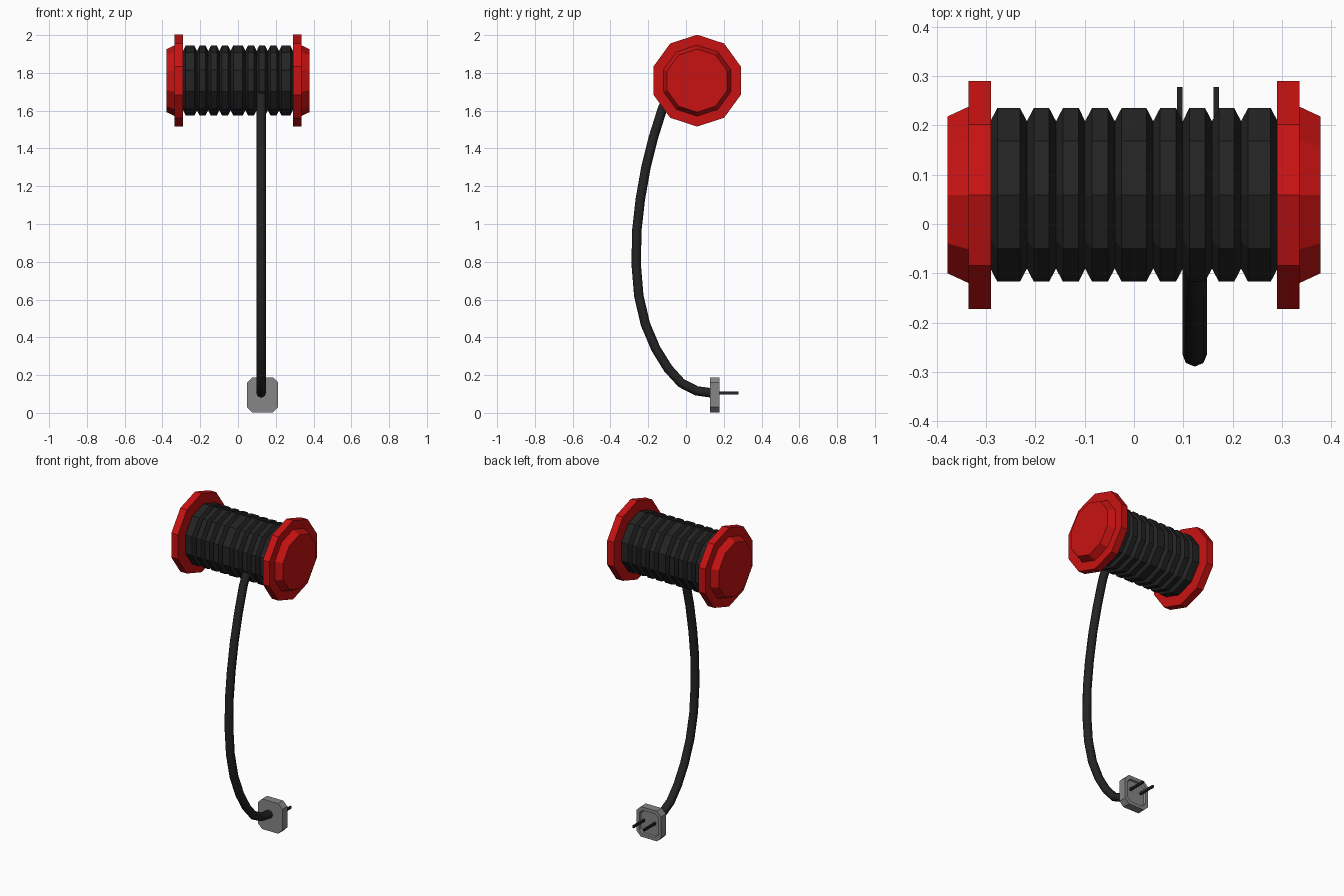
import bpy, bmesh, math

if "Cube" in bpy.data.objects:
    bpy.data.objects.remove(bpy.data.objects["Cube"])

def material(name, col):
    m = bpy.data.materials.new(name)
    m.diffuse_color = (*col, 1)
    m.use_nodes = True
    m.node_tree.nodes["Principled BSDF"].inputs["Base Color"].default_value = m.diffuse_color
    return m

RED = material("red plastic", (0.58, 0.006, 0.006))
BLACK = material("black rubber", (0.017, 0.017, 0.017))
GREY = material("grey plastic", (0.24, 0.24, 0.24))

CY, CZ = 0.059, 1.759      # reel axis
PX, PZ = 0.13, 0.095       # plug centre

def finish(bm, name, mat):
    bmesh.ops.recalc_face_normals(bm, faces=bm.faces)
    me = bpy.data.meshes.new(name)
    bm.to_mesh(me)
    bm.free()
    me.materials.append(mat)
    ob = bpy.data.objects.new(name, me)
    bpy.context.collection.objects.link(ob)
    return ob

def loft(name, rings, mat):
    """Skin a list of equally sized closed rings and cap both ends."""
    bm = bmesh.new()
    vs = [[bm.verts.new(p) for p in r] for r in rings]
    n = len(vs[0])
    for a, b in zip(vs, vs[1:]):
        for i in range(n):
            j = (i + 1) % n
            bm.faces.new((a[i], a[j], b[j], b[i]))
    bm.faces.new(vs[0])
    bm.faces.new(vs[-1])
    return finish(bm, name, mat)

def lathe_x(name, profile, mat, n=10):
    """Ten-sided turned part about the reel axis; profile is (x, radius)."""
    angs = [2 * math.pi * i / n for i in range(n)]
    return loft(name, [[(x, CY + r * math.sin(a), CZ + r * math.cos(a)) for a in angs]
                       for x, r in profile], mat)

# Red end flanges with bevelled caps
for side, s in (("left", -1), ("right", 1)):
    lathe_x(side + "_flange", [(s * x, r) for x, r in
            ((0.29, 0.243), (0.335, 0.243), (0.335, 0.188), (0.378, 0.167))], RED)

# Wound cable: ribs described on one half and mirrored
half = [(0.025, 0.185)]
for valley, a, b in ((0.039, 0.053, 0.085), (0.099, 0.112, 0.144),
                     (0.158, 0.172, 0.203), (0.217, 0.231, 0.277)):
    half += [(valley, 0.157), (a, 0.185), (b, 0.185)]
half.append((0.292, 0.155))
lathe_x("wound_cable", [(-x, r) for x, r in reversed(half)] + half, BLACK)

# Hanging cable
path = [(-0.08, 1.70), (-0.125, 1.61), (-0.172, 1.46), (-0.212, 1.30), (-0.242, 1.13),
        (-0.260, 0.97), (-0.264, 0.79), (-0.250, 0.62), (-0.215, 0.47), (-0.160, 0.34),
        (-0.095, 0.235), (-0.025, 0.158), (0.055, 0.117), (0.14, 0.105)]
cu = bpy.data.curves.new("hanging_cable", 'CURVE')
cu.dimensions = '3D'
cu.bevel_depth = 0.025
cu.bevel_resolution = 2
cu.use_fill_caps = True
sp = cu.splines.new('POLY')
sp.points.add(len(path) - 1)
for p, (y, z) in zip(sp.points, path):
    p.co = (0.123, y, z, 1)
cable = bpy.data.objects.new("hanging_cable", cu)
bpy.context.collection.objects.link(cable)
cu.materials.append(BLACK)
bpy.context.view_layer.objects.active = cable
cable.select_set(True)
bpy.ops.object.convert(target='MESH')
bpy.ops.object.shade_smooth_by_angle(angle=math.radians(50))

# Plug body: chamfered square with a shallow recess at the back
def octagon(y, h, c, hz=None):
    hz = hz or h
    q = [(h, hz - c), (h - c, hz), (c - h, hz), (-h, hz - c),
         (-h, c - hz), (c - h, -hz), (h - c, -hz), (h, c - hz)]
    return [(PX + x, y, PZ + z) for x, z in q]

loft("plug_body", [octagon(0.128, 0.083, 0.028, 0.093), octagon(0.177, 0.083, 0.028, 0.093),
                   octagon(0.177, 0.064, 0.02, 0.072), octagon(0.167, 0.060, 0.02, 0.068)], GREY)

# Two prongs
for side, s in (("left", -1), ("right", 1)):
    bm = bmesh.new()
    bmesh.ops.create_cube(bm, size=1)
    for v in bm.verts:
        v.co = (PX + s * 0.037 + v.co.x * 0.011, 0.219 + v.co.y * 0.118, 0.105 + v.co.z * 0.014)
    finish(bm, side + "_prong", BLACK)
